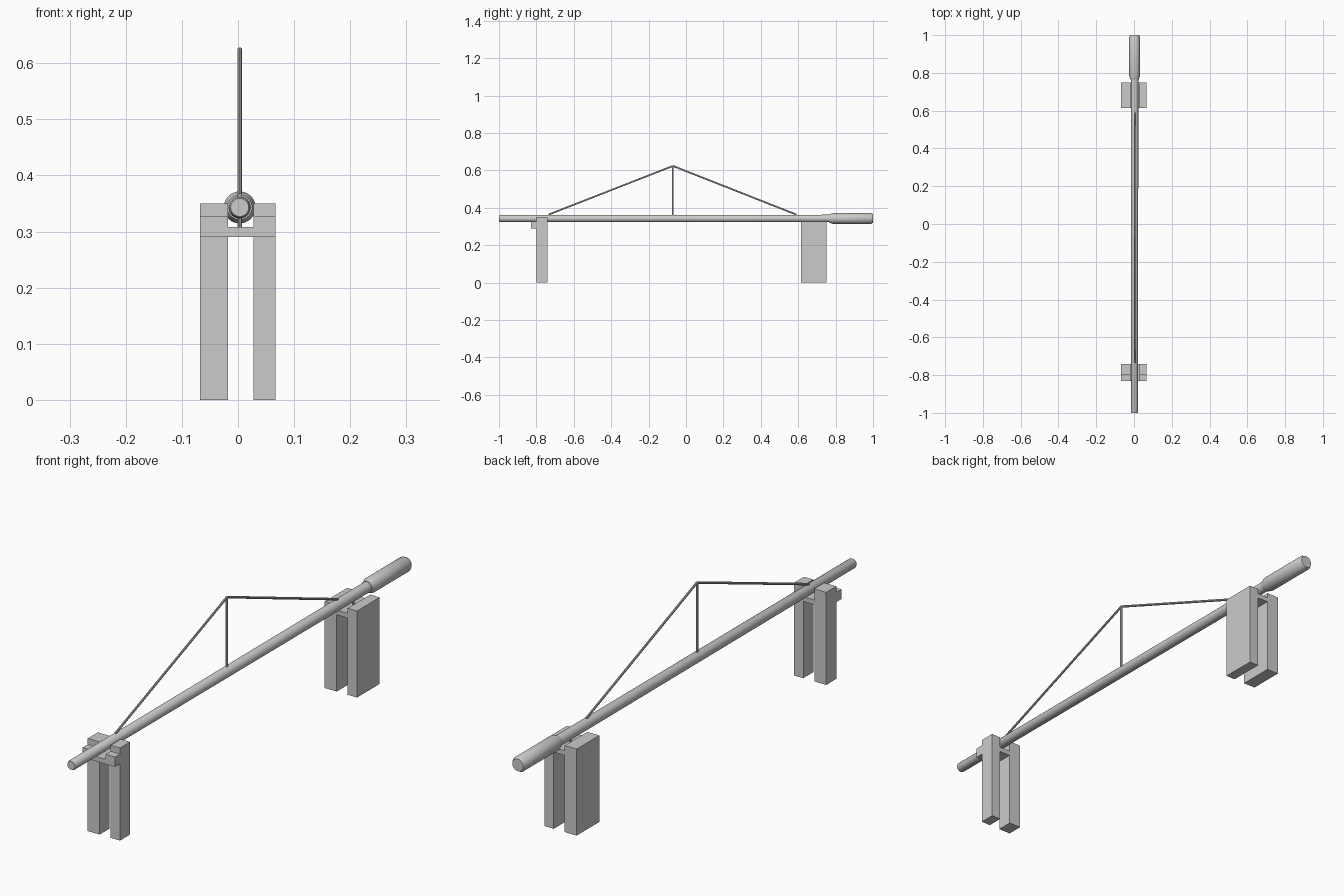
import bpy, bmesh, math
from mathutils import Vector

if "Cube" in bpy.data.objects:
    bpy.data.objects.remove(bpy.data.objects["Cube"])

CX, CZ = 0.003, 0.343  # tube axis


def finish(name, bm, smooth=False):
    bmesh.ops.recalc_face_normals(bm, faces=bm.faces)
    me = bpy.data.meshes.new(name)
    bm.to_mesh(me)
    bm.free()
    ob = bpy.data.objects.new(name, me)
    bpy.context.collection.objects.link(ob)
    if smooth:
        bpy.context.view_layer.objects.active = ob
        ob.select_set(True)
        bpy.ops.object.shade_smooth_by_angle(angle=math.radians(35))
        ob.select_set(False)
    return ob


def lathe(name, profile, n=32):
    """Closed round body along y from (y, radius) pairs."""
    bm = bmesh.new()
    rings = []
    for y, r in profile:
        rings.append([bm.verts.new((CX + r * math.cos(2 * math.pi * i / n), y,
                                    CZ + r * math.sin(2 * math.pi * i / n))) for i in range(n)])
    for a, b in zip(rings, rings[1:]):
        for i in range(n):
            bm.faces.new((a[i], a[(i + 1) % n], b[(i + 1) % n], b[i]))
    bm.faces.new(rings[0])
    bm.faces.new(rings[-1])
    return finish(name, bm, True)


def rod(name, a, b, r, n=10):
    a, b = Vector(a), Vector(b)
    bm = bmesh.new()
    bmesh.ops.create_cone(bm, cap_ends=True, segments=n, radius1=r, radius2=r, depth=(b - a).length)
    rot = (b - a).to_track_quat('Z', 'Y').to_matrix().to_4x4()
    bm.transform(rot)
    bmesh.ops.translate(bm, vec=(a + b) / 2, verts=bm.verts)
    return finish(name, bm, True)


def prism(name, outline, y0, y1):
    """Extrude an x-z outline along y."""
    bm = bmesh.new()
    f = bm.faces.new([bm.verts.new((x, y0, z)) for x, z in outline])
    ext = bmesh.ops.extrude_face_region(bm, geom=[f])
    vs = [g for g in ext['geom'] if isinstance(g, bmesh.types.BMVert)]
    bmesh.ops.translate(bm, vec=(0, y1 - y0, 0), verts=vs)
    return finish(name, bm)


def stand(top):
    """H-shaped stand: two legs joined by a bridge under the tube."""
    return [(-0.068, 0), (-0.018, 0), (-0.018, 0.29), (0.028, 0.29), (0.028, 0), (0.067, 0),
            (0.067, top), (0.028, top), (0.028, 0.308), (-0.018, 0.308), (-0.018, top), (-0.068, top)]


# Long tube and thicker rear handle
lathe("main_tube", [(-1.0, 0.016), (-0.995, 0.0185), (0.78, 0.02)])
lathe("rear_handle", [(0.765, 0.022), (0.785, 0.0285), (0.99, 0.0285), (1.0, 0.023)])

# Truss: centre post and two stays
apex = (CX, -0.07, 0.624)
rod("truss_post", (CX, -0.07, CZ), apex, 0.0045)
rod("front_stay", (CX, -0.735, 0.364), apex, 0.0045)
rod("rear_stay", (CX, 0.59, 0.364), apex, 0.0045)

# Front stand with its projecting notched lip
prism("front_stand", stand(0.35), -0.80, -0.74)
prism("front_lip", [(-0.068, 0.29), (0.067, 0.29), (0.067, 0.327), (0.028, 0.327), (0.028, 0.308),
                    (-0.018, 0.308), (-0.018, 0.327), (-0.068, 0.327)], -0.83, -0.80)

# Rear stand and the small pin holding the tube over its bridge
prism("rear_stand", stand(0.327), 0.615, 0.75)
rod("rear_pin", (CX, 0.685, 0.306), (CX, 0.685, CZ), 0.004)
